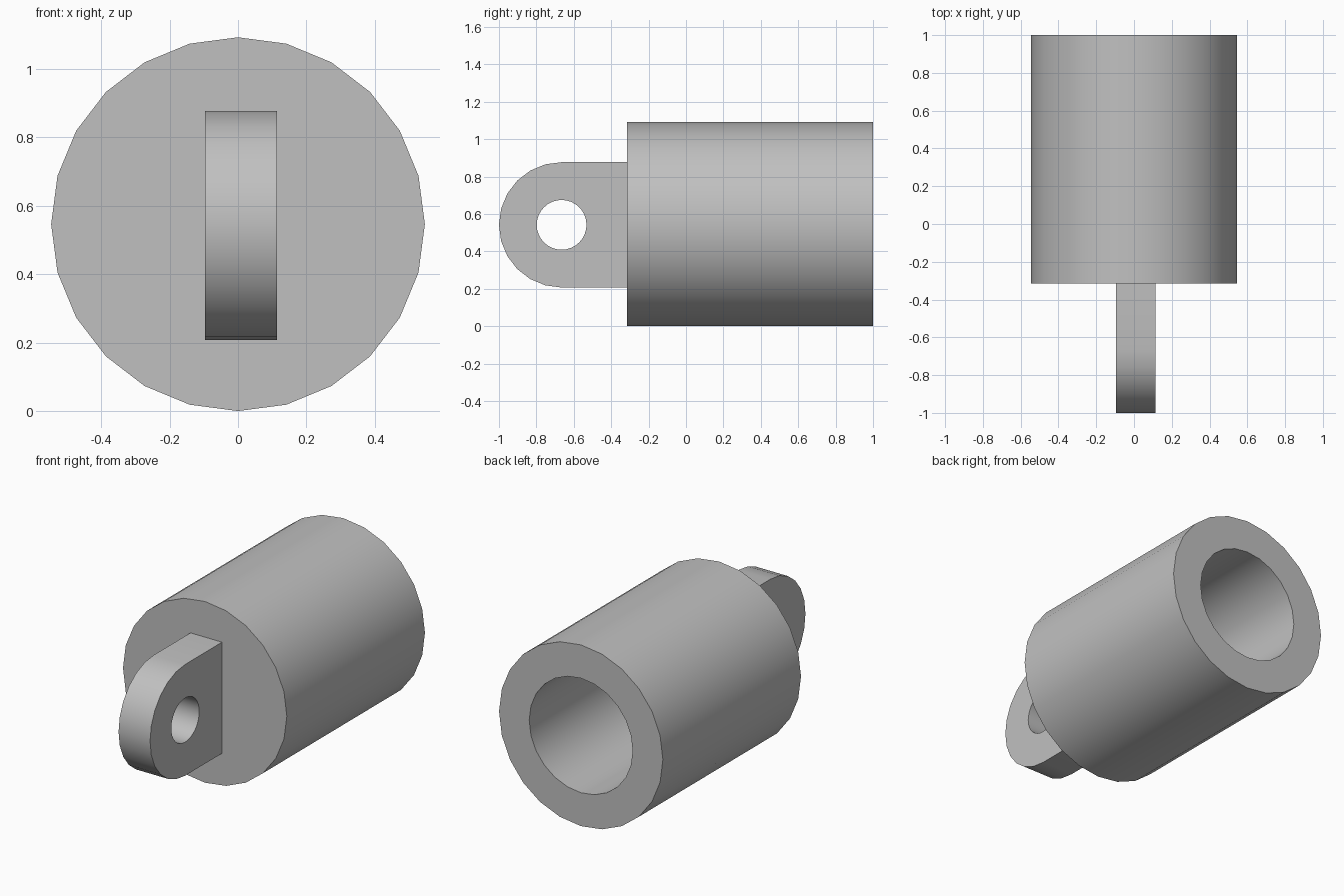
import bpy
import bmesh
from math import sin, cos, pi, radians
from mathutils import Vector, Matrix

cube = bpy.data.objects.get("Cube")
if cube:
    bpy.data.objects.remove(cube, do_unlink=True)

AXIS_Z = 0.546
FRONT_Y = -0.315

grey = bpy.data.materials.new("plain grey")
grey.use_nodes = True
colour = (0.53, 0.53, 0.53, 1)
grey.diffuse_color = colour
grey.node_tree.nodes["Principled BSDF"].inputs["Base Color"].default_value = colour


def finish(name, bm):
    """Turn a bmesh into a shaded, coloured object."""
    bmesh.ops.recalc_face_normals(bm, faces=bm.faces)
    mesh = bpy.data.meshes.new(name)
    bm.to_mesh(mesh)
    bm.free()
    mesh.materials.append(grey)
    obj = bpy.data.objects.new(name, mesh)
    bpy.context.collection.objects.link(obj)
    bpy.ops.object.select_all(action='DESELECT')
    obj.select_set(True)
    bpy.context.view_layer.objects.active = obj
    bpy.ops.object.shade_smooth_by_angle(angle=radians(30))
    return obj


# Socket body: blind tube turned around the y axis
bm = bmesh.new()
profile = [(0, FRONT_Y), (0.546, FRONT_Y), (0.546, 1),
           (0.345, 1), (0.345, -0.115), (0, -0.115)]
verts = [bm.verts.new((0, y, AXIS_Z + r)) for r, y in profile]
edges = [bm.edges.new(pair) for pair in zip(verts, verts[1:])]
bmesh.ops.spin(bm, geom=verts + edges, cent=(0, 0, AXIS_Z), axis=(0, 1, 0),
               angle=2 * pi, steps=24, use_merge=True)
bmesh.ops.remove_doubles(bm, verts=bm.verts, dist=0.0001)
finish("socket_body", bm)

# Lug: round-ended plate with a pin hole, extruded along x
EYE = Vector((-0.096, -0.665, 0.542))


def arc(radius, start, sweep, steps):
    return [EYE + radius * Vector((0, cos(a), sin(a)))
            for a in (start + sweep * i / steps for i in range(steps + 1))]


def loop(bm, points):
    vs = [bm.verts.new(p) for p in points]
    return [bm.edges.new((v, vs[i - 1])) for i, v in enumerate(vs)]


bm = bmesh.new()
outline = arc(0.335, pi / 2, pi, 12)
outline += [Vector((EYE.x, FRONT_Y, p.z)) for p in (outline[-1], outline[0])]
hole = arc(0.133, 0, 2 * pi, 32)[:-1]
rims = loop(bm, outline) + loop(bm, hole)
bmesh.ops.triangle_fill(bm, edges=rims, use_beauty=True, normal=(1, 0, 0))
result = bmesh.ops.extrude_face_region(bm, geom=bm.faces[:], use_keep_orig=True)
moved = [g for g in result["geom"] if isinstance(g, bmesh.types.BMVert)]
bmesh.ops.translate(bm, verts=moved, vec=(0.21, 0, 0))
finish("pin_lug", bm)
